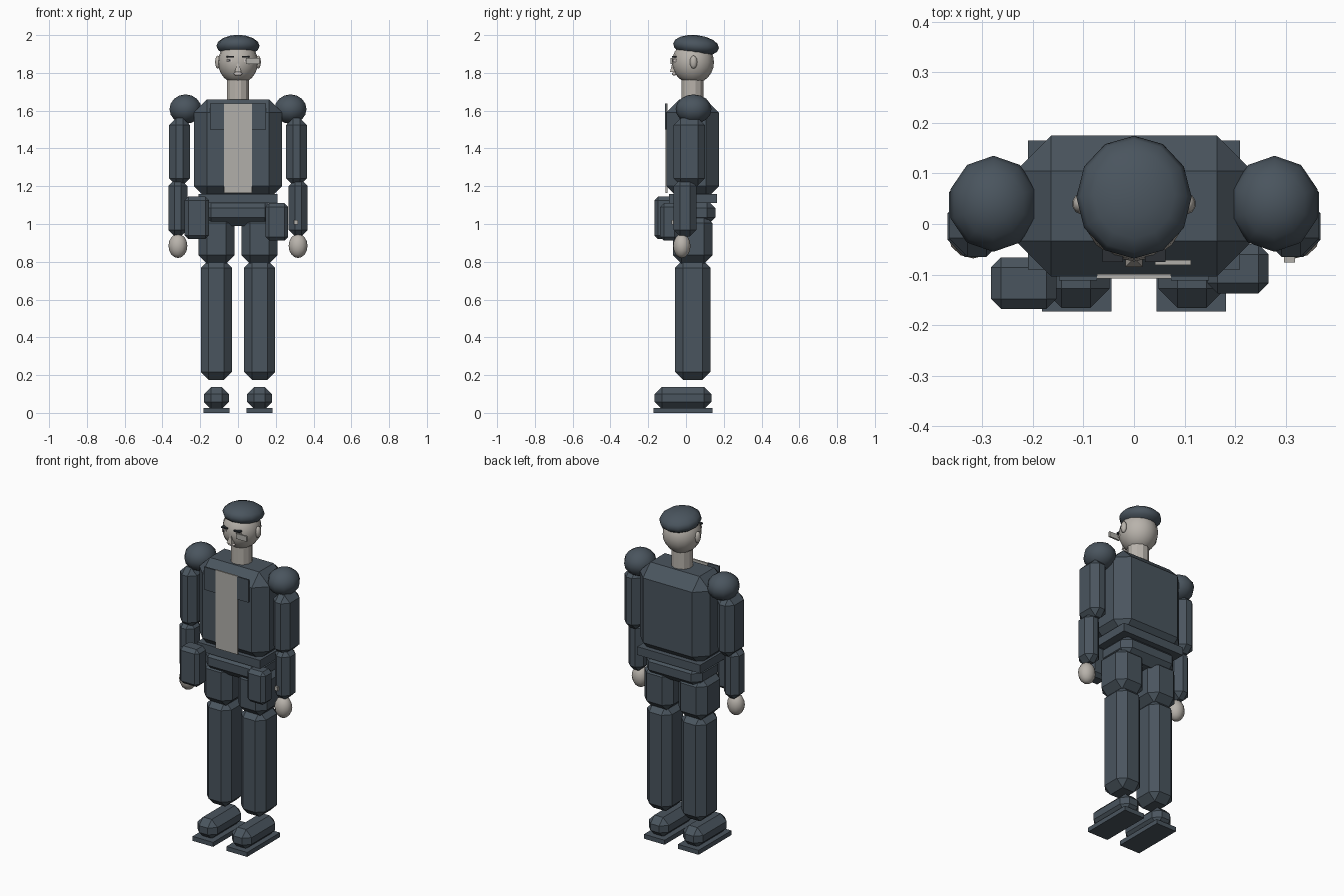
import bpy, bmesh
from math import radians
from mathutils import Matrix, Vector

old = bpy.data.objects.get("Cube")
if old:
    bpy.data.objects.remove(old, do_unlink=True)


def material(name, rgb):
    m = bpy.data.materials.new(name)
    m.use_nodes = True
    m.diffuse_color = (*rgb, 1)
    m.node_tree.nodes["Principled BSDF"].inputs["Base Color"].default_value = (*rgb, 1)
    return m


CLOTH = material("slate cloth", (0.068, 0.09, 0.112))
SKIN = material("pale skin", (0.48, 0.45, 0.41))
SHIRT = material("grey shirt", (0.44, 0.43, 0.4))
DARK = material("dark brow", (0.025, 0.03, 0.035))
LIP = material("light lip", (0.6, 0.55, 0.52))


def finish(name, bm, mat, smooth=False):
    bmesh.ops.recalc_face_normals(bm, faces=bm.faces)
    mesh = bpy.data.meshes.new(name)
    bm.to_mesh(mesh)
    bm.free()
    mesh.materials.append(mat)
    for p in mesh.polygons:
        p.use_smooth = smooth
    ob = bpy.data.objects.new(name, mesh)
    bpy.context.collection.objects.link(ob)
    return ob


def box(name, x, y, z, bevel=0, mat=CLOTH):
    """Chamfered block given by its extents along each axis."""
    lo, hi = Vector((x[0], y[0], z[0])), Vector((x[1], y[1], z[1]))
    bm = bmesh.new()
    bmesh.ops.create_cube(bm, size=1)
    for v in bm.verts:
        v.co = (lo + hi) / 2 + v.co * (hi - lo)
    if bevel:
        bmesh.ops.bevel(bm, geom=bm.edges[:], offset=bevel, segments=1,
                        affect='EDGES', clamp_overlap=True)
    return finish(name, bm, mat)


def ball(name, centre, radii, mat=CLOTH, segs=16, rings=10, tilt=0):
    bm = bmesh.new()
    bmesh.ops.create_uvsphere(bm, u_segments=segs, v_segments=rings, radius=1)
    bm.transform(Matrix.Translation(centre) @ Matrix.Rotation(tilt, 4, 'X')
                 @ Matrix.Diagonal((*radii, 1)))
    return finish(name, bm, mat, True)


def cone(name, centre, r1, r2, depth, sides, mat, turn=0):
    bm = bmesh.new()
    bmesh.ops.create_cone(bm, cap_ends=True, segments=sides, radius1=r1,
                          radius2=r2, depth=depth)
    bm.transform(Matrix.Translation(centre) @ Matrix.Rotation(turn, 4, 'Z'))
    return finish(name, bm, mat)


# Torso, belt and hips
box("jacket", (-0.234, 0.234), (-0.104, 0.175), (1.13, 1.66), 0.07)
box("belt", (-0.21, 0.21), (-0.09, 0.165), (1.11, 1.16))
box("hips", (-0.187, 0.187), (-0.085, 0.155), (0.99, 1.13), 0.045)
box("shirt_front", (-0.073, 0.073), (-0.108, -0.099), (1.165, 1.637), 0, SHIRT)

# Paired parts; the left side is +x
for side, s in (("right", -1), ("left", 1)):
    def pair(name, x, *rest):
        box(f"{side}_{name}", sorted((s * x[0], s * x[1])), *rest)

    pair("lapel", (0.073, 0.148), (-0.112, -0.103), (1.5, 1.637))
    # Arm
    ball(f"{side}_shoulder", (s * 0.278, 0.04, 1.608), (0.089, 0.095, 0.078),
         CLOTH, 10, 8)
    pair("upper_arm", (0.255, 0.366), (-0.065, 0.1), (1.205, 1.56), 0.037)
    pair("forearm", (0.268, 0.369), (-0.065, 0.055), (0.935, 1.235), 0.034)
    ball(f"{side}_hand", (s * 0.318, -0.022, 0.884), (0.05, 0.046, 0.064), SKIN, 12, 8)
    # Leg
    pair("thigh", (0.018, 0.21), (-0.07, 0.14), (0.79, 1.05), 0.045)
    pair("shin", (0.032, 0.197), (-0.058, 0.13), (0.175, 0.81), 0.042)
    pair("shoe", (0.048, 0.181), (-0.166, 0.134), (0.02, 0.137), 0.038)
    pair("sole", (0.045, 0.182), (-0.173, 0.14), (0, 0.027))
    # Head details
    ball(f"{side}_ear", (s * 0.107, 0.04, 1.857), (0.015, 0.02, 0.035), SKIN, 10, 6)
    pair("eyebrow", (0.022, 0.062), (-0.075, -0.05), (1.881, 1.889), 0, DARK)
    pair("eye", (0.032, 0.058), (-0.068, -0.05), (1.857, 1.873), 0, LIP)
    pair("pupil", (0.041, 0.049), (-0.071, -0.064), (1.859, 1.871), 0, DARK)

# Hip pouches
box("right_pouch", (-0.283, -0.153), (-0.168, -0.066), (0.92, 1.145), 0.02)
box("left_pouch", (0.145, 0.266), (-0.137, -0.04), (0.912, 1.11), 0.02)
box("wrist_buckle", (0.297, 0.318), (-0.076, -0.055), (0.998, 1.022), 0, SHIRT)

# Head
cone("neck", (0, 0.035, 1.71), 0.06, 0.06, 0.14, 12, SKIN, radians(15))
ball("head", (0, 0.037, 1.856), (0.106, 0.111, 0.114), SKIN, 16, 12)
ball("cap", (0, 0.053, 1.943), (0.114, 0.122, 0.057), CLOTH, 12, 8, -0.1)
cone("nose", (0, -0.068, 1.827), 0.024, 0.008, 0.045, 4, SKIN, radians(45))
ball("mouth", (0, -0.062, 1.795), (0.025, 0.012, 0.01), LIP, 10, 6)
box("eyepiece", (0.042, 0.113), (-0.081, -0.071), (1.846, 1.878), 0, SHIRT)
